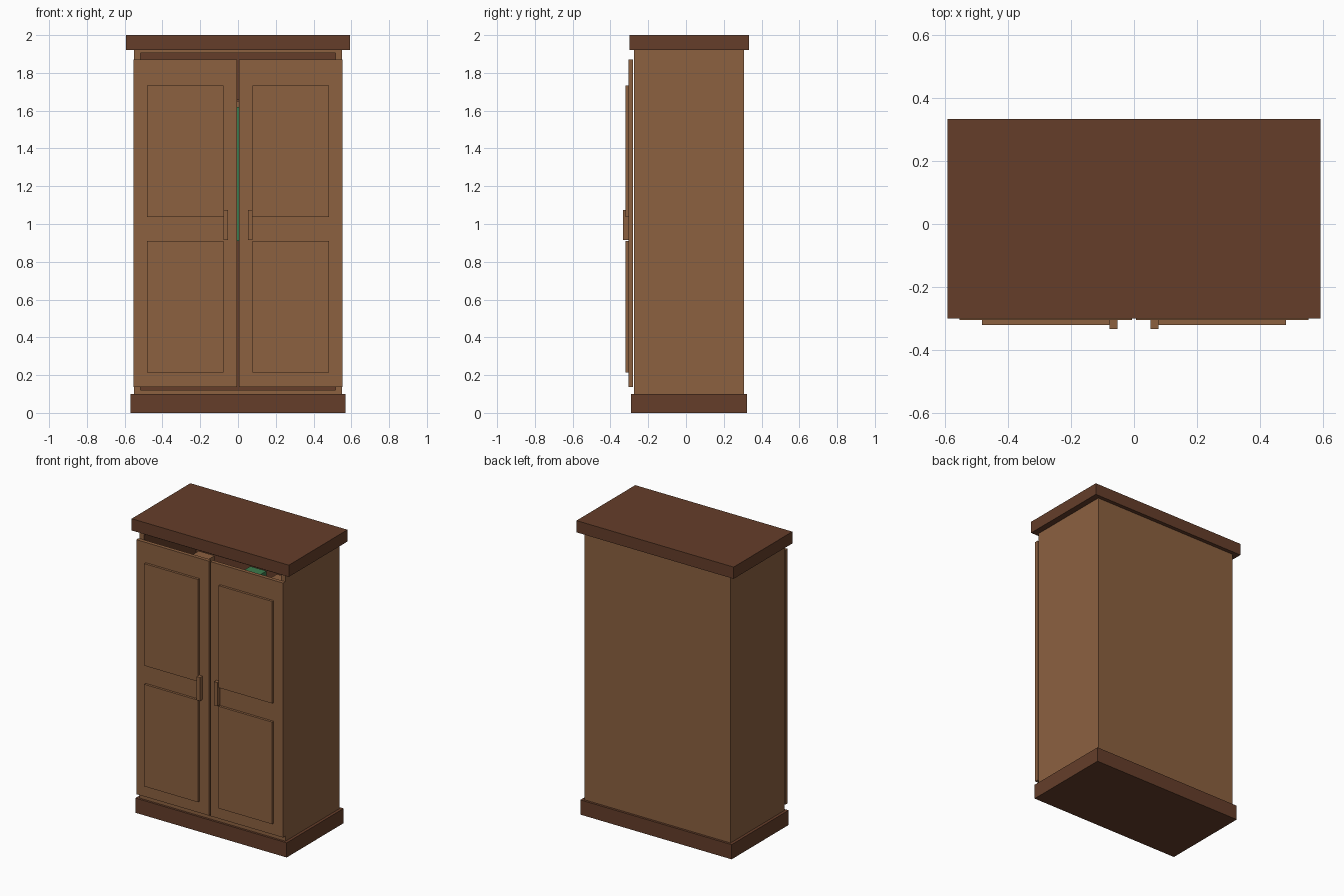
import bpy, bmesh, math
from mathutils import Matrix

if "Cube" in bpy.data.objects:
    bpy.data.objects.remove(bpy.data.objects["Cube"])


def material(name, color):
    m = bpy.data.materials.new(name)
    m.diffuse_color = (*color, 1)
    m.use_nodes = True
    m.node_tree.nodes["Principled BSDF"].inputs["Base Color"].default_value = m.diffuse_color
    return m


WOOD = material("warm_wood", (0.262, 0.119, 0.051))
DARK = material("dark_wood", (0.130, 0.048, 0.023))
GREEN = material("green_cloth", (0.045, 0.20, 0.075))


def finish(name, bm, *mats):
    bmesh.ops.recalc_face_normals(bm, faces=bm.faces)
    mesh = bpy.data.meshes.new(name)
    bm.to_mesh(mesh)
    bm.free()
    for m in mats:
        mesh.materials.append(m)
    ob = bpy.data.objects.new(name, mesh)
    bpy.context.collection.objects.link(ob)
    return ob


def cube(bm, x, y, z):
    """Axis-aligned box given as (min, max) pairs."""
    r = bmesh.ops.create_cube(bm, size=1)
    for v in r["verts"]:
        v.co = [a[0] if c < 0 else a[1] for c, a in zip(v.co, (x, y, z))]


def box(name, x, y, z, mat):
    bm = bmesh.new()
    cube(bm, x, y, z)
    return finish(name, bm, mat)


# Plinth and cornice
box("plinth", (-0.57, 0.57), (-0.29, 0.323), (0, 0.10), DARK)
box("cornice", (-0.592, 0.592), (-0.299, 0.333), (1.92, 2.0), DARK)

# Hollow cabinet body: inset front face, pushed back, with a dark lining
bm = bmesh.new()
cube(bm, (-0.55, 0.55), (-0.275, 0.307), (0.10, 1.92))
bm.normal_update()
front = min(bm.faces, key=lambda f: f.calc_center_median().y)
bmesh.ops.inset_region(bm, faces=[front], thickness=0.03)
for v in front.verts:
    v.co.x = math.copysign(0.516, v.co.x)
    v.co.z = 1.905 if v.co.z > 1 else 0.12
inner = bmesh.ops.extrude_discrete_faces(bm, faces=[front])["faces"][0]
for v in inner.verts:
    v.co.y = 0.287
for f in bm.faces:
    if all(abs(v.co.x) < 0.52 for v in f.verts):
        f.material_index = 1
finish("cabinet_body", bm, WOOD, DARK)

# Doors with raised panels and handles, one set per side
for side, s in (("left", -1), ("right", 1)):
    def span(a, b):
        return tuple(sorted((s * a, s * b)))
    box(side + "_door", span(0.006, 0.553), (-0.305, -0.28), (0.137, 1.87), WOOD)
    for level, z in (("lower", (0.215, 0.91)), ("upper", (1.037, 1.732))):
        box(f"{side}_{level}_panel", span(0.078, 0.482), (-0.321, -0.304), z, WOOD)
    box(side + "_handle", span(0.053, 0.078), (-0.333, -0.304), (0.915, 1.075), WOOD)

# Hanging rail
bm = bmesh.new()
bmesh.ops.create_cone(bm, cap_ends=True, segments=12, radius1=0.012, radius2=0.012,
                      depth=1.03, matrix=Matrix.Translation((0, 0.02, 1.65))
                      @ Matrix.Rotation(math.pi / 2, 4, 'Y'))
finish("hanging_rail", bm, DARK)

# Clothes hanging inside
for name, x, mat in (("tan_garment", -0.39, WOOD), ("green_garment", 0.0, GREEN),
                     ("second_tan_garment", 0.2, WOOD)):
    box(name, (x - 0.06, x + 0.06), (-0.18, 0.22), (0.91, 1.62), mat)
    box(name + "_hanger", (x - 0.01, x + 0.01), (0.005, 0.035), (1.62, 1.645), WOOD)
